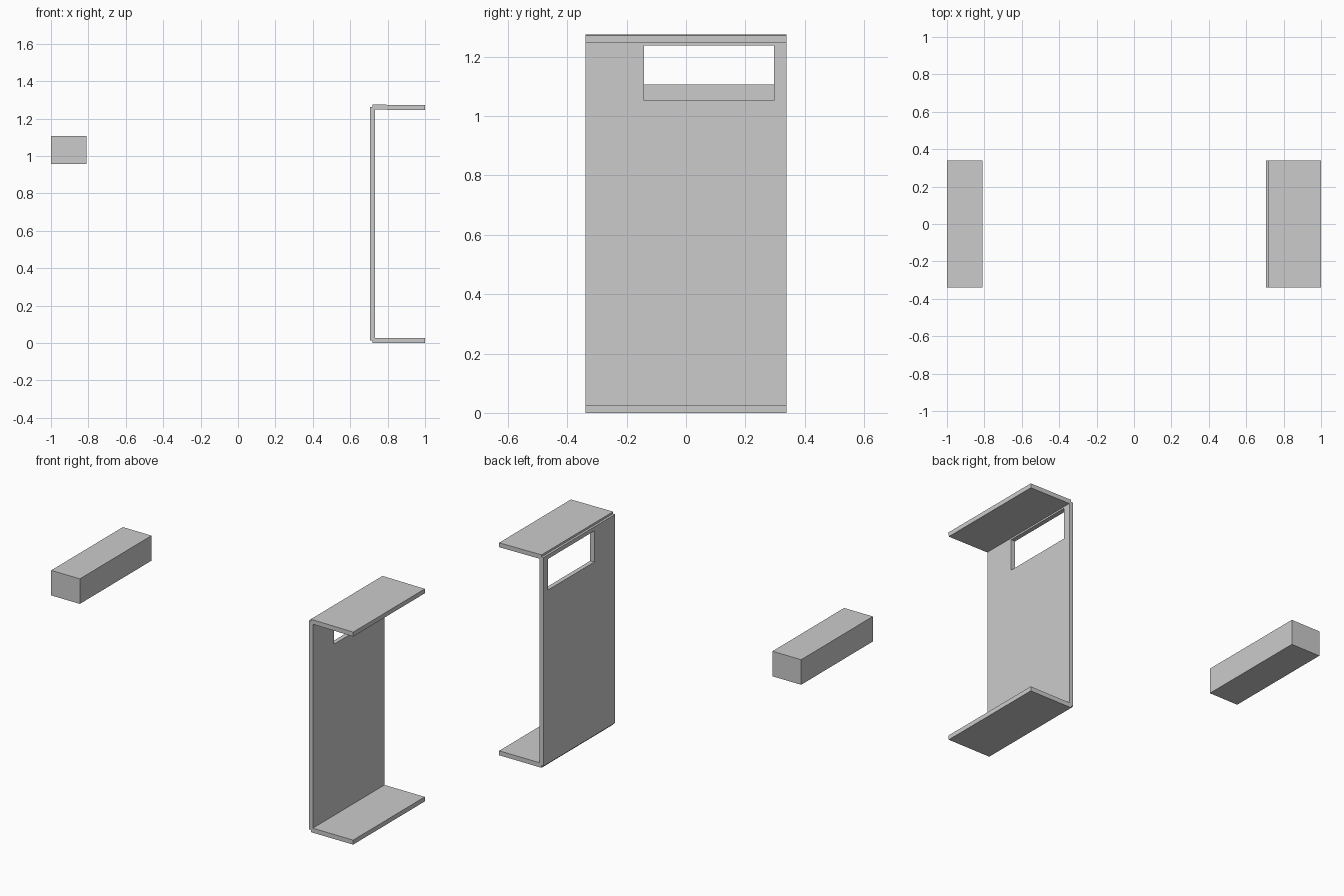
import bpy, bmesh, math

if "Cube" in bpy.data.objects:
    bpy.data.objects.remove(bpy.data.objects["Cube"])

HALF = 0.339   # half depth shared by all parts


def finish(name, bm):
    bmesh.ops.recalc_face_normals(bm, faces=bm.faces[:])
    me = bpy.data.meshes.new(name)
    bm.to_mesh(me)
    bm.free()
    ob = bpy.data.objects.new(name, me)
    bpy.context.collection.objects.link(ob)
    return ob


def box(name, x0, x1, z0, z1, tilt=0.0):
    """Box across the full depth, tilted slightly about y if wanted."""
    bm = bmesh.new()
    bmesh.ops.create_cube(bm, size=1)
    ob = finish(name, bm)
    for v in ob.data.vertices:
        v.co.x *= x1 - x0
        v.co.y *= 2 * HALF
        v.co.z *= z1 - z0
    ob.location = ((x0 + x1) / 2, 0, (z0 + z1) / 2)
    ob.rotation_euler.y = tilt
    return ob


# Free-standing beam on the left
box("beam", -1.0, -0.81, 0.957, 1.107)

# Floor and roof plates
box("floor_plate", 0.7195, 1.0, 0.0, 0.027)
box("roof_plate", 0.7195, 1.0, 1.2468, 1.2735, math.radians(0.5))

# Upright wall: a 3 x 3 panel grid without its middle cell, then thickened
ys = (-HALF, -0.141, 0.297, HALF)
zs = (0.0135, 1.052, 1.238, 1.2625)
bm = bmesh.new()
grid = [[bm.verts.new((0.706, y, z)) for z in zs] for y in ys]
for i in range(3):
    for j in range(3):
        if (i, j) != (1, 1):
            bm.faces.new((grid[i][j], grid[i + 1][j],
                          grid[i + 1][j + 1], grid[i][j + 1]))
new = bmesh.ops.extrude_face_region(bm, geom=bm.faces[:], use_keep_orig=True)["geom"]
bmesh.ops.translate(bm, vec=(0.027, 0, 0),
                    verts=[g for g in new if isinstance(g, bmesh.types.BMVert)])
finish("wall_with_window", bm)
